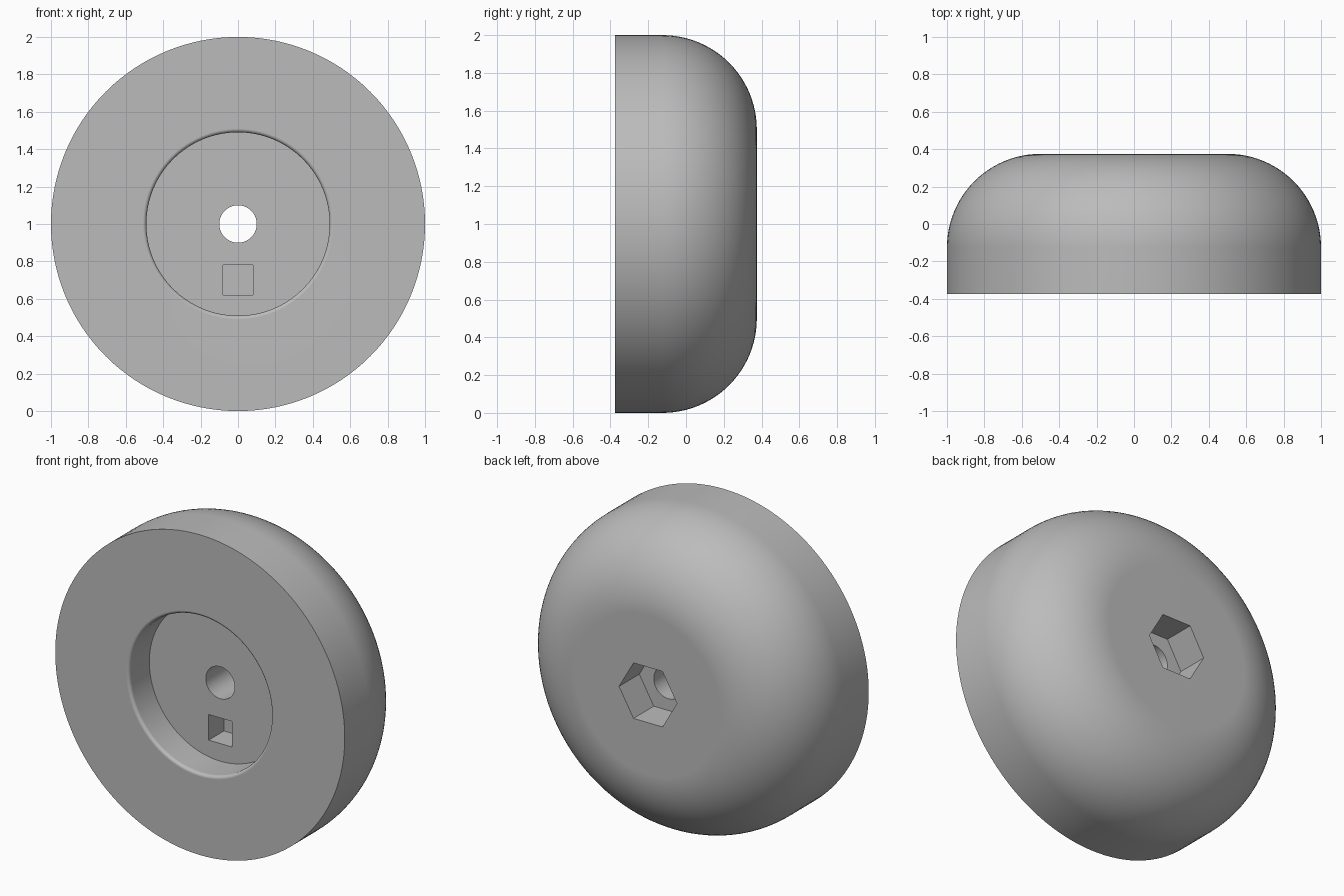
import bpy, bmesh
from math import sin, cos, pi
from mathutils import Matrix

cube = bpy.data.objects.get("Cube")
if cube:
    bpy.data.objects.remove(cube, do_unlink=True)

FRONT, BACK, MID = -0.375, 0.375, 1.0
FLOOR = FRONT + 0.2

grey = bpy.data.materials.new("plain grey")
grey.use_nodes = True
colour = (0.5, 0.5, 0.5, 1)
grey.diffuse_color = colour
grey.node_tree.nodes["Principled BSDF"].inputs["Base Color"].default_value = colour


def make_object(name, bm):
    bmesh.ops.recalc_face_normals(bm, faces=bm.faces)
    mesh = bpy.data.meshes.new(name)
    bm.to_mesh(mesh)
    bm.free()
    mesh.materials.append(grey)
    obj = bpy.data.objects.new(name, mesh)
    bpy.context.collection.objects.link(obj)
    return obj


def arc(r, y, radius, start, end, steps):
    """Points (radius, depth) along a fillet."""
    angles = [start + (end - start) * i / steps for i in range(steps + 1)]
    return [(r + radius * cos(a), y + radius * sin(a)) for a in angles]


def prism(name, sides, radius, y0, y1, z, turn=0.0):
    """Regular prism lying along the y axis."""
    bm = bmesh.new()
    ring = [bm.verts.new((radius * cos(turn + 2 * pi * i / sides), y0,
                          z + radius * sin(turn + 2 * pi * i / sides)))
            for i in range(sides)]
    base = bm.faces.new(ring)
    out = bmesh.ops.extrude_face_region(bm, geom=[base])
    top = [v for v in out["geom"] if isinstance(v, bmesh.types.BMVert)]
    bmesh.ops.translate(bm, verts=top, vec=(0, y1 - y0, 0))
    return make_object(name, bm)


# Domed wheel: bore, front recess with a rounded lip, and large back fillet
profile = [(0.1, BACK), (0.1, FLOOR), (0.49, FLOOR)]
profile += arc(0.51, FRONT + 0.02, 0.02, pi, 1.5 * pi, 5)
profile += [(1.0, FRONT)]
profile += arc(0.5, BACK - 0.5, 0.5, 0, pi / 2, 24)

bm = bmesh.new()
verts = [bm.verts.new((r, y, MID)) for r, y in profile]
edges = [bm.edges.new((a, b)) for a, b in zip(verts, verts[1:] + verts[:1])]
bmesh.ops.spin(bm, geom=verts + edges, cent=(0, 0, MID), axis=(0, 1, 0),
               angle=2 * pi, steps=128, use_merge=True)
bmesh.ops.remove_doubles(bm, verts=bm.verts, dist=1e-5)
body = make_object("domed_wheel", bm)

# Hexagonal nut pocket in the back, square pocket in the recess floor
cutters = [
    prism("hex_pocket_cutter", 6, 0.2, BACK - 0.2, BACK + 0.1, MID),
    prism("square_pocket_cutter", 4, 0.08 * 2 ** 0.5, FLOOR - 0.1, FLOOR + 0.15,
          MID - 0.3, pi / 4),
]
bpy.ops.object.select_all(action="DESELECT")
body.select_set(True)
bpy.context.view_layer.objects.active = body
for cutter in cutters:
    cutter.hide_render = True
    mod = body.modifiers.new("pocket", "BOOLEAN")
    mod.operation = "DIFFERENCE"
    mod.solver = "EXACT"
    mod.object = cutter
    bpy.ops.object.modifier_apply(modifier=mod.name)
    bpy.data.objects.remove(cutter, do_unlink=True)

# Smooth curves, crisp edges, flat faces kept flat
bpy.ops.object.shade_smooth_by_angle(angle=pi / 6)
weighted = body.modifiers.new("weighted_normals", "WEIGHTED_NORMAL")
weighted.keep_sharp = True
